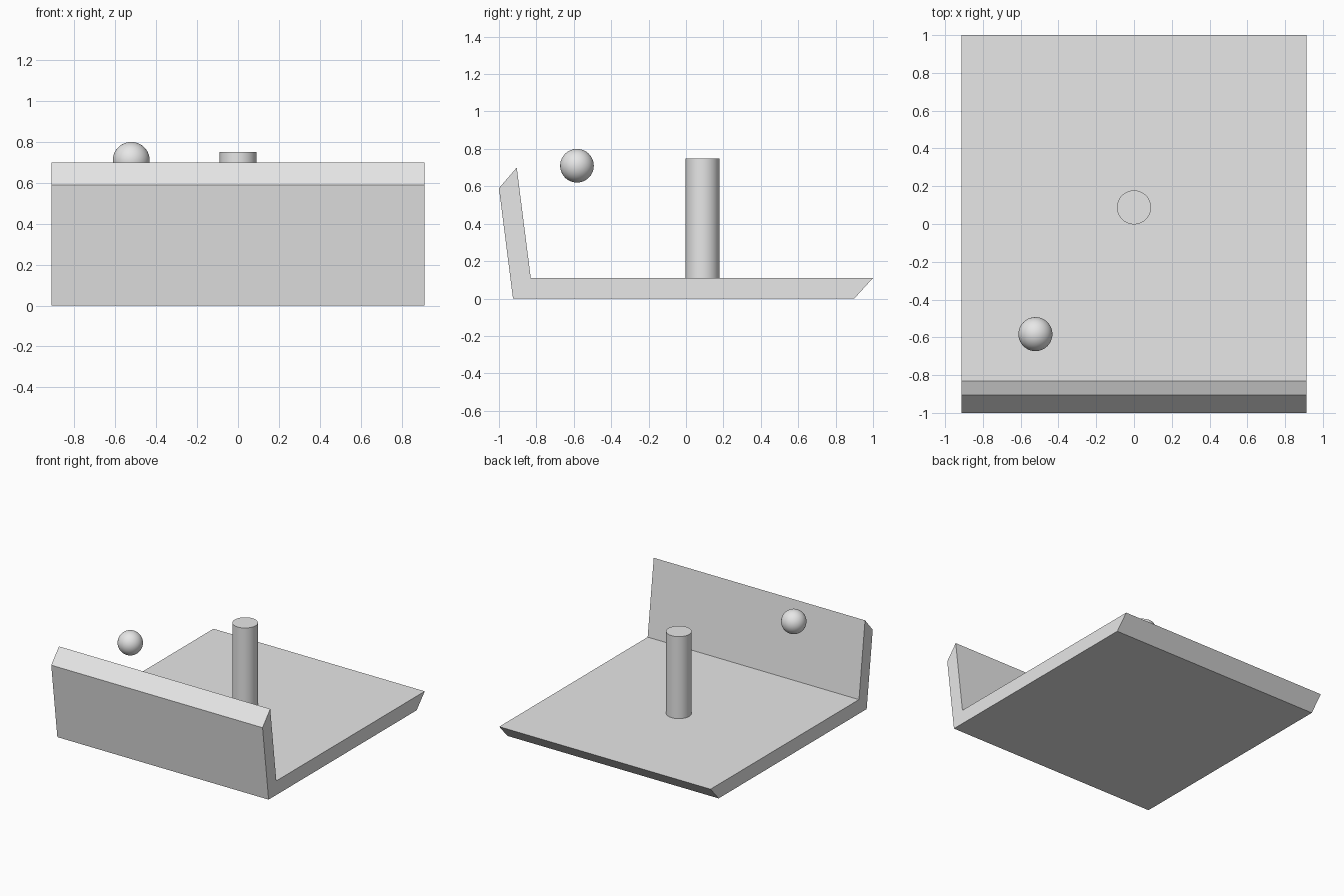
import bpy
import bmesh
from math import radians

default_cube = bpy.data.objects.get("Cube")
if default_cube:
    bpy.data.objects.remove(default_cube, do_unlink=True)

# Single flat grey
GREY = (0.8, 0.8, 0.8, 1.0)
grey = bpy.data.materials.new("light_grey")
grey.use_nodes = True
grey.diffuse_color = GREY
grey.node_tree.nodes["Principled BSDF"].inputs["Base Color"].default_value = GREY


def finish(obj, name):
    obj.name = name
    obj.data.name = name
    obj.data.materials.append(grey)


def extrude_profile(name, profile, half_width):
    """Extrude a closed (y, z) outline symmetrically along x."""
    bm = bmesh.new()
    face = bm.faces.new([bm.verts.new((-half_width, y, z)) for y, z in profile])
    result = bmesh.ops.extrude_face_region(bm, geom=[face])
    verts = [v for v in result["geom"] if isinstance(v, bmesh.types.BMVert)]
    bmesh.ops.translate(bm, verts=verts, vec=(2 * half_width, 0, 0))
    bmesh.ops.recalc_face_normals(bm, faces=bm.faces)
    mesh = bpy.data.meshes.new(name)
    bm.to_mesh(mesh)
    bm.free()
    obj = bpy.data.objects.new(name, mesh)
    bpy.context.collection.objects.link(obj)
    finish(obj, name)


# Floor with leaning front wall, bevelled ends
extrude_profile("floor_and_front_wall", [
    (-0.925, 0), (0.9, 0), (1, 0.11), (-0.83, 0.11), (-0.905, 0.7), (-1, 0.59),
], 0.912)

# Upright post standing on the floor
FLOOR_TOP, POST_TOP = 0.11, 0.75
bpy.ops.mesh.primitive_cylinder_add(
    vertices=64, radius=0.09, depth=POST_TOP - FLOOR_TOP,
    location=(0, 0.088, (POST_TOP + FLOOR_TOP) / 2))
bpy.ops.object.shade_smooth_by_angle(angle=radians(30))
finish(bpy.context.object, "post")

# Floating ball behind the wall
bpy.ops.mesh.primitive_uv_sphere_add(
    segments=48, ring_count=24, radius=0.09, location=(-0.522, -0.583, 0.71))
bpy.ops.object.shade_smooth()
finish(bpy.context.object, "ball")
